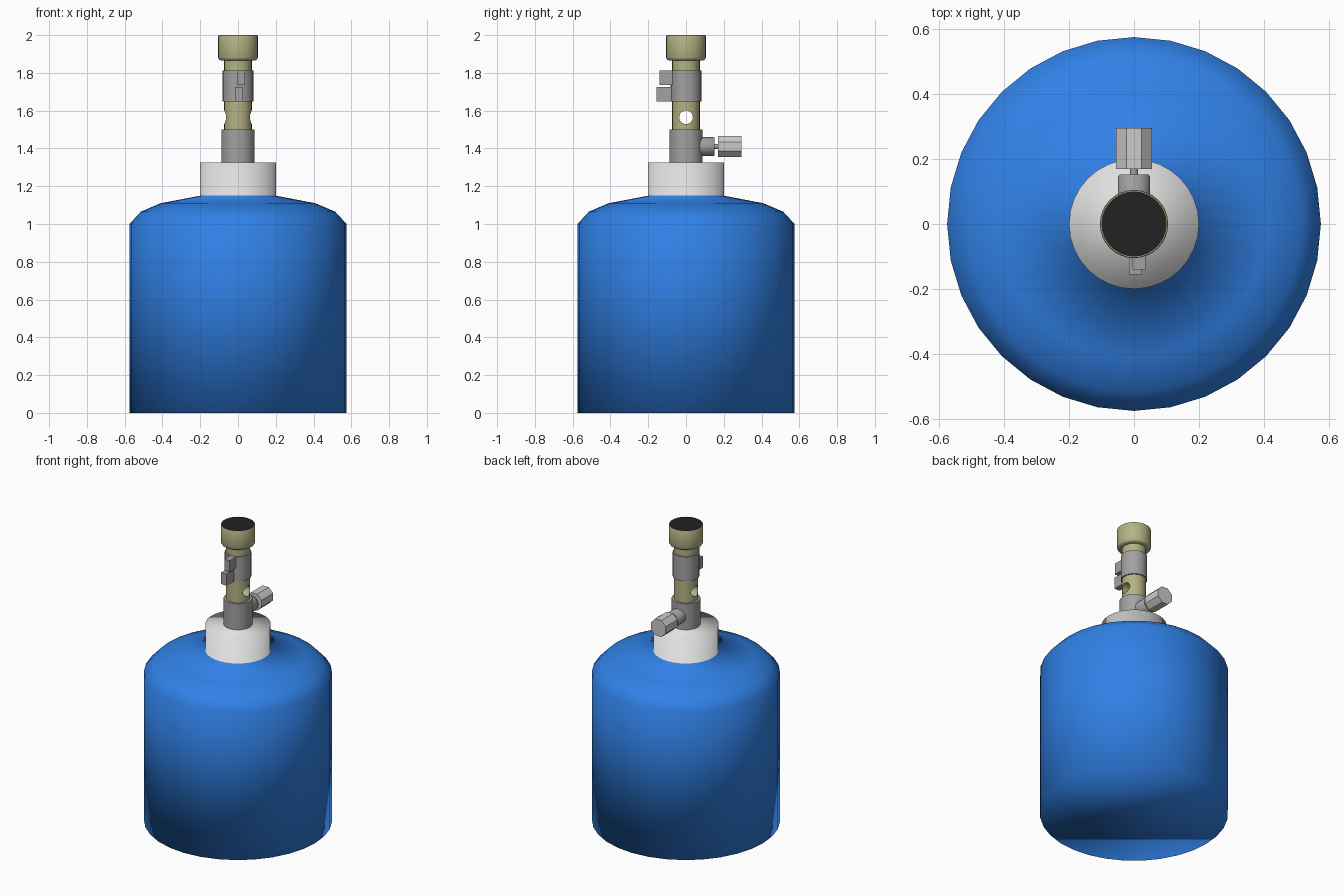
import bpy
import bmesh
from math import cos, sin, pi, radians
from mathutils import Matrix, Vector

if "Cube" in bpy.data.objects:
    bpy.data.objects.remove(bpy.data.objects["Cube"], do_unlink=True)


def material(name, rgb):
    mat = bpy.data.materials.new(name)
    mat.use_nodes = True
    color = (*rgb, 1)
    mat.diffuse_color = color
    mat.node_tree.nodes["Principled BSDF"].inputs["Base Color"].default_value = color
    return mat


BLUE = material("blue paint", (0.03, 0.22, 0.8))
WHITE = material("white collar", (0.75, 0.75, 0.75))
GREY = material("grey metal", (0.36, 0.36, 0.36))
SILVER = material("light metal", (0.6, 0.6, 0.6))
BRASS = material("pale brass", (0.46, 0.45, 0.23))
BLACK = material("black rubber", (0.016, 0.016, 0.016))


def finish(name, bm, mats, angle=None):
    bmesh.ops.recalc_face_normals(bm, faces=bm.faces)
    mesh = bpy.data.meshes.new(name)
    bm.to_mesh(mesh)
    bm.free()
    obj = bpy.data.objects.new(name, mesh)
    bpy.context.collection.objects.link(obj)
    for mat in mats:
        mesh.materials.append(mat)
    if angle is not None:
        smooth(obj, angle)
    return obj


def smooth(obj, angle):
    bpy.ops.object.select_all(action="DESELECT")
    obj.select_set(True)
    bpy.context.view_layer.objects.active = obj
    bpy.ops.object.shade_smooth_by_angle(angle=radians(angle))


def lathe_mesh(profile, sides=32, turn=0.0):
    """Closed turned solid from (radius, height) points, capped at both ends."""
    bm = bmesh.new()
    rings = []
    for r, z in profile:
        angles = [turn + 2 * pi * i / sides for i in range(sides)]
        rings.append([bm.verts.new((r * cos(a), r * sin(a), z)) for a in angles])
    for low, high in zip(rings, rings[1:]):
        for i in range(sides):
            j = (i + 1) % sides
            bm.faces.new((low[i], low[j], high[j], high[i]))
    bm.faces.new(rings[0][::-1])
    bm.faces.new(rings[-1])
    return bm


def lathe(name, profile, mat, angle=40, sides=32):
    return finish(name, lathe_mesh(profile, sides), [mat], angle)


def rod_back(name, profile, mat, angle=40, sides=24, turn=0.0, z=1.41):
    """Turned part lying along +y at height z."""
    bm = lathe_mesh(profile, sides, turn)
    bm.transform(Matrix.Translation((0, 0, z)) @ Matrix.Rotation(-pi / 2, 4, "X"))
    return finish(name, bm, [mat], angle)


def block(name, low, high, mat):
    bm = bmesh.new()
    low, high = Vector(low), Vector(high)
    size = Matrix.Diagonal((*(high - low), 1))
    bmesh.ops.create_cube(bm, size=1, matrix=Matrix.Translation((low + high) / 2) @ size)
    return finish(name, bm, [mat])


# Tank and collar: one softly shaded shell, white above the shoulder
tank_bm = lathe_mesh([(0.575, 0), (0.575, 1.0), (0.515, 1.065), (0.41, 1.11),
                      (0.2, 1.15), (0.2, 1.325)])
tank = finish("tank_and_collar", tank_bm, [BLUE, WHITE])
for face in tank.data.polygons:
    face.use_smooth = True
    face.material_index = int(face.center.z > 1.2)

# Valve base and brass tube
lathe("valve_base", [(0.088, 1.3), (0.088, 1.5)], GREY)
tube = lathe("valve_tube", [(0.073, 1.49), (0.073, 1.88)], BRASS)

# Cross hole through the tube
hole_bm = lathe_mesh([(0.036, -0.2), (0.036, 0.2)], 24)
hole_bm.transform(Matrix.Translation((0, 0, 1.565)) @ Matrix.Rotation(pi / 2, 4, "Y"))
hole = finish("hole_cutter", hole_bm, [BRASS])
hole.hide_render = True
cut = tube.modifiers.new("cross_hole", "BOOLEAN")
cut.operation = "DIFFERENCE"
cut.solver = "EXACT"
cut.object = hole
bpy.context.view_layer.objects.active = tube
bpy.ops.object.modifier_apply(modifier=cut.name)
bpy.data.objects.remove(hole, do_unlink=True)
smooth(tube, 40)

# Clamp ring with two lugs at the front
lathe("clamp_ring", [(0.081, 1.648), (0.081, 1.813)], GREY)
block("upper_lug", (-0.004, -0.14, 1.737), (0.035, -0.06, 1.813), GREY)
block("lower_lug", (-0.016, -0.156, 1.648), (0.024, -0.06, 1.726), GREY)

# Top cap with rounded lower edge and black disc
lathe("top_cap", [(0.09, 1.865), (0.1, 1.87), (0.105, 1.882), (0.105, 1.994),
                  (0.103, 1.998)], BRASS, 50)
lathe("cap_disc", [(0.1, 1.994), (0.1, 2.0)], BLACK)

# Side valve with octagonal knob at the back
rod_back("valve_neck", [(0.05, 0.06), (0.05, 0.146), (0.045, 0.152)], GREY)
rod_back("valve_stem", [(0.013, 0.14), (0.013, 0.18)], GREY, sides=12)
rod_back("valve_knob", [(0.06, 0.17), (0.06, 0.295)], SILVER, None, 8, pi / 8)
